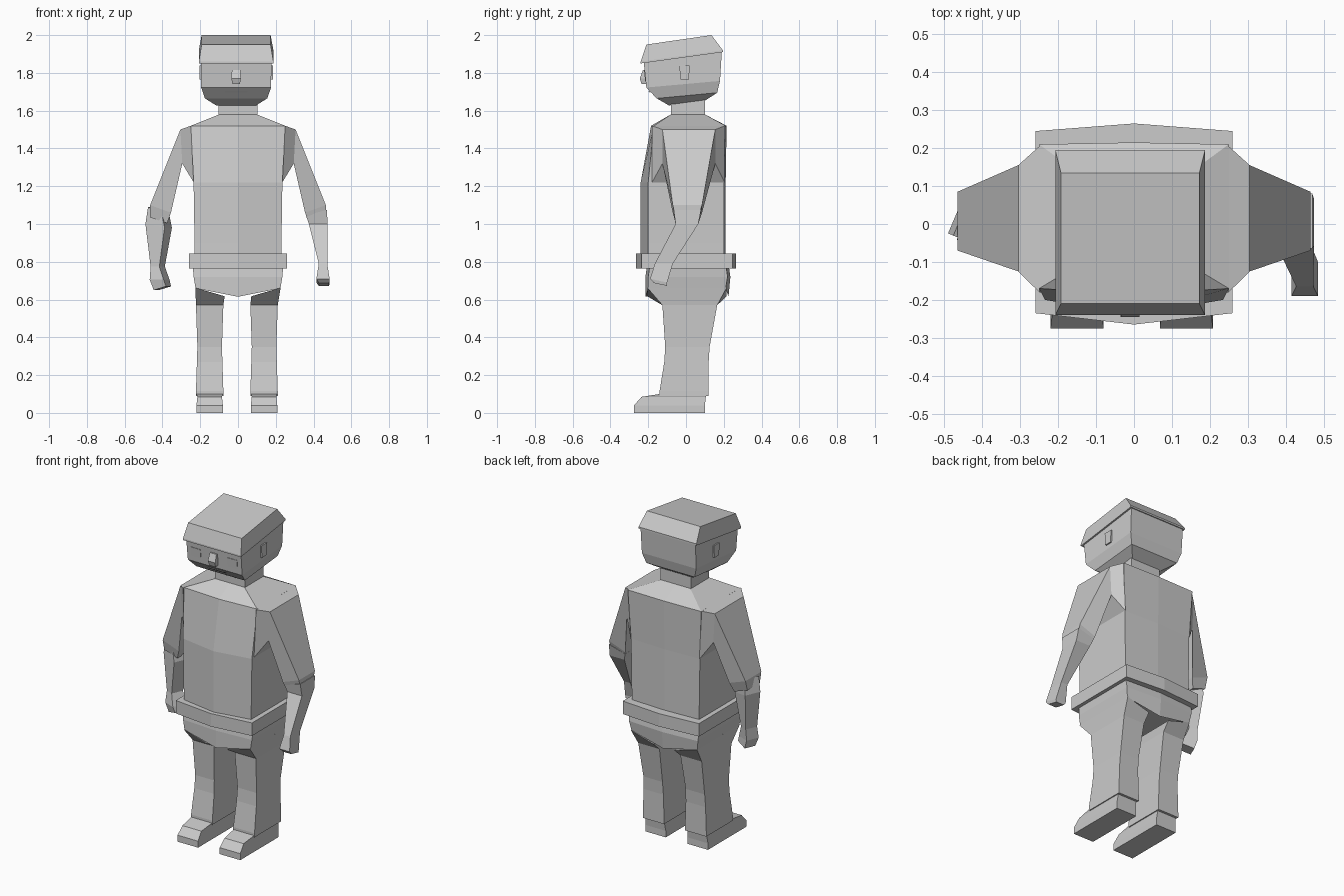
import bpy, bmesh
from mathutils import Matrix, Vector

default_cube = bpy.data.objects.get("Cube")
if default_cube:
    bpy.data.objects.remove(default_cube, do_unlink=True)

# One plain clay grey for the whole figure
clay = bpy.data.materials.new("clay grey")
clay.use_nodes = True
clay.diffuse_color = (0.6, 0.6, 0.6, 1)
clay.node_tree.nodes["Principled BSDF"].inputs["Base Color"].default_value = clay.diffuse_color

SIDES = (("left", 1), ("right", -1))


def loft(name, rings, side=1):
    """Bridge equal-length rings with flat faces and cap both ends; side -1 mirrors in x."""
    mesh = bpy.data.meshes.new(name)
    bm = bmesh.new()
    loops = [[bm.verts.new((side * p.x, p.y, p.z)) for p in ring] for ring in rings]
    for lower, upper in zip(loops, loops[1:]):
        for i in range(len(lower)):
            bm.faces.new((lower[i - 1], lower[i], upper[i], upper[i - 1]))
    bm.faces.new(loops[0])
    bm.faces.new(loops[-1])
    bmesh.ops.recalc_face_normals(bm, faces=bm.faces)
    bm.to_mesh(mesh)
    bm.free()
    mesh.materials.append(clay)
    obj = bpy.data.objects.new(name, mesh)
    bpy.context.collection.objects.link(obj)


def slab(x, z, width, front, back, tilt=0, lean=0, twist=0):
    """Rectangular ring: tilt raises the back, lean raises the +x edge, twist turns it about z."""
    centre = Vector((x, (front + back) / 2, z))
    turn = Matrix.Rotation(twist, 3, "Z")
    corners = ((-1, -1), (1, -1), (1, 1), (-1, 1))
    return [centre + turn @ Vector((i * width, j * (back - front), i * lean + j * tilt)) / 2
            for i, j in corners]


def bulged(half, depth, z, front_ridge=0, back_ridge=0, shift=0, sag=0):
    """Six-point body ring with a ridge down the middle of the front and back."""
    ring = []
    for facing, ridge in ((-1, front_ridge), (1, back_ridge)):
        y = shift + facing * depth
        ring += [Vector((facing * half, y, z)),
                 Vector((0, y + facing * ridge, z - sag)),
                 Vector((-facing * half, y, z))]
    return ring


# Torso, tapering into sloped shoulders
loft("torso", [
    bulged(0.23, 0.2, 0.78, front_ridge=0.04, back_ridge=0.01),
    bulged(0.23, 0.2, 0.9, front_ridge=0.04, back_ridge=0.01),
    bulged(0.235, 0.2, 1.22, front_ridge=0.04, back_ridge=0.01),
    bulged(0.25, 0.19, 1.52, front_ridge=0.015, back_ridge=0.005, shift=0.02),
    bulged(0.1, 0.09, 1.58, shift=0.01),
])

# Hips, dipping to the crotch, and the belt around them
loft("hips", [
    bulged(0.225, 0.205, 0.66, front_ridge=0.015, back_ridge=0.015, shift=0.005, sag=0.045),
    bulged(0.235, 0.21, 0.72, front_ridge=0.015, back_ridge=0.015, shift=0.01),
    bulged(0.24, 0.2, 0.79, front_ridge=0.015, back_ridge=0.015, shift=0.01),
])
loft("belt", [bulged(0.26, 0.24, z, front_ridge=0.03, back_ridge=0.02, shift=0.005)
              for z in (0.765, 0.845)])

# Legs, wedge-toed feet and upper arms come in mirrored pairs
for word, side in SIDES:
    leg = 0.144 - 0.006 * side
    loft(word + "_leg", [
        slab(leg, 0.09, width=0.145, front=-0.14, back=0.12),
        slab(leg, 0.115, width=0.145, front=-0.14, back=0.12),
        slab(leg, 0.27, width=0.135, front=-0.115, back=0.12),
        slab(leg, 0.35, width=0.13, front=-0.11, back=0.125),
        slab(leg, 0.57, width=0.145, front=-0.125, back=0.165),
        slab(0.148, 0.64, width=0.155, front=-0.205, back=0.215, lean=0.045),
    ], side)
    loft(word + "_foot", [
        slab(leg, 0, width=0.14, front=-0.275, back=0.1),
        slab(leg, 0.04, width=0.14, front=-0.275, back=0.1),
        slab(leg, 0.085, width=0.13, front=-0.235, back=0.105),
        slab(leg, 0.1, width=0.14, front=-0.14, back=0.105),
    ], side)
    loft(word + "_upper_arm", [
        slab(0.242, 1.37, width=0.015, front=-0.18, back=0.205, lean=0.3),
        slab(0.3, 1.41, width=0.01, front=-0.125, back=0.155, lean=0.18),
        slab(0.41, 1.08, width=0.11, front=-0.07, back=0.085, lean=0.04),
        slab(0.42, 1.02, width=0.09, front=-0.055, back=0.065, lean=0.03),
    ], side)

# Left forearm swings forward into a short mitten hand
loft("left_forearm", [
    slab(0.415, 1.06, width=0.11, front=-0.065, back=0.08, lean=0.03),
    slab(0.425, 1, width=0.1, front=-0.055, back=0.065),
    slab(0.45, 0.79, width=0.045, front=-0.165, back=-0.07),
    slab(0.45, 0.7, width=0.07, front=-0.19, back=-0.1, tilt=-0.02),
    slab(0.455, 0.68, width=0.055, front=-0.17, back=-0.1, tilt=-0.015),
])

# Right forearm hangs straight, turned edge-on
turned = -0.4
loft("right_forearm", [
    slab(-0.42, 1.07, width=0.08, front=-0.05, back=0.05, lean=-0.04, twist=turned),
    slab(-0.42, 0.99, width=0.11, front=-0.05, back=0.05, lean=-0.02, twist=turned),
    slab(-0.425, 0.775, width=0.05, front=-0.045, back=0.03, twist=turned),
    slab(-0.415, 0.705, width=0.08, front=-0.06, back=0.02, twist=turned),
    slab(-0.4, 0.66, width=0.07, front=-0.055, back=0.015, lean=0.02, twist=turned),
])

# Neck, then a head tipped back with a narrow jaw
middle = -0.01
loft("neck", [slab(0, z, width=0.205, front=-0.08, back=0.1) for z in (1.56, 1.66)])
loft("head", [
    slab(middle, 1.64, width=0.21, front=-0.09, back=0.1, tilt=0.025),
    slab(middle, 1.68, width=0.33, front=-0.155, back=0.165, tilt=0.03),
    slab(middle, 1.74, width=0.37, front=-0.21, back=0.18, tilt=0.035),
    slab(middle, 1.895, width=0.375, front=-0.225, back=0.19, tilt=0.05),
])
loft("cap", [
    slab(middle, 1.88, width=0.395, front=-0.24, back=0.195, tilt=0.06),
    slab(middle, 1.89, width=0.395, front=-0.24, back=0.195, tilt=0.06),
    slab(middle, 1.975, width=0.365, front=-0.21, back=0.135, tilt=0.05),
])

# Nose and mouth
loft("nose", [
    slab(middle, 1.74, width=0.04, front=-0.235, back=-0.2),
    slab(middle, 1.77, width=0.05, front=-0.245, back=-0.2),
    slab(middle, 1.815, width=0.045, front=-0.228, back=-0.2),
])
loft("mouth", [
    slab(middle, 1.695, width=0.12, front=-0.19, back=-0.185),
    slab(middle, 1.705, width=0.12, front=-0.2, back=-0.195),
])

# Eye and ear plates sit either side of the head's middle
for word, side in SIDES:
    eye = middle + 0.125 * side
    loft(word + "_eye", [
        slab(eye, 1.757, width=0.065, front=-0.216, back=-0.21),
        slab(eye, 1.812, width=0.065, front=-0.222, back=-0.216),
    ])
    ear = middle + 0.19 * side
    loft(word + "_ear", [
        slab(ear, 1.765, width=0.009, front=-0.03, back=0.015),
        slab(ear, 1.84, width=0.009, front=-0.035, back=0.02),
    ])
